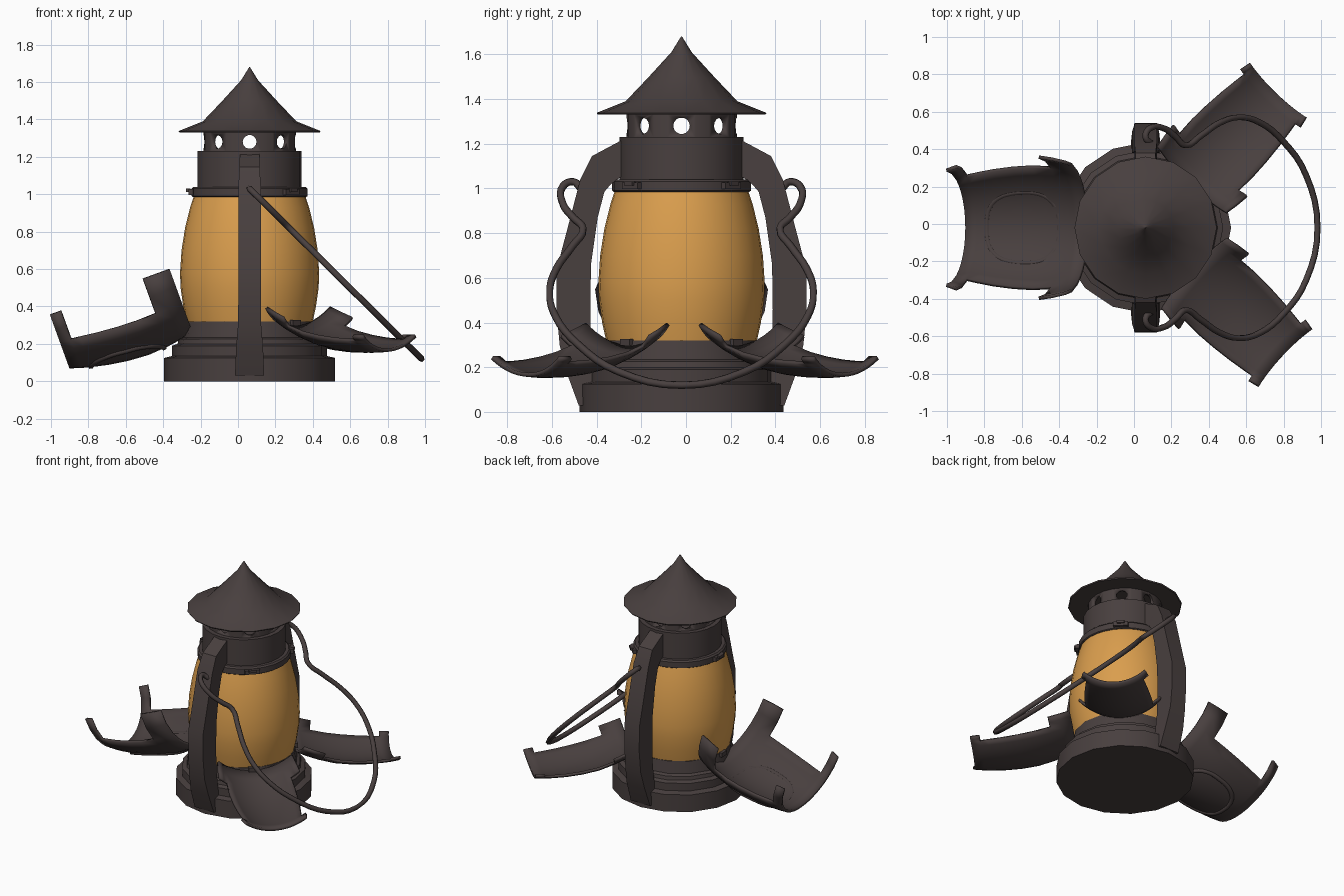
import bpy, bmesh, math
from math import sin, cos, pi, radians
from mathutils import Vector, Matrix

if "Cube" in bpy.data.objects:
    bpy.data.objects.remove(bpy.data.objects["Cube"])

CENTRE = Vector((0.062, -0.02, 0))


def material(name, rgb):
    m = bpy.data.materials.new(name)
    m.diffuse_color = (*rgb, 1)
    m.use_nodes = True
    m.node_tree.nodes["Principled BSDF"].inputs["Base Color"].default_value = m.diffuse_color
    return m


IRON = material("dark_iron", (0.065, 0.050, 0.049))
AMBER = material("amber_glass", (0.70, 0.34, 0.075))


def finish(bm, name, mat=IRON, angle=35):
    bmesh.ops.recalc_face_normals(bm, faces=bm.faces)
    me = bpy.data.meshes.new(name)
    bm.to_mesh(me)
    bm.free()
    ob = bpy.data.objects.new(name, me)
    ob.location = CENTRE
    me.materials.append(mat)
    bpy.context.collection.objects.link(ob)
    bpy.ops.object.select_all(action='DESELECT')
    ob.select_set(True)
    bpy.context.view_layer.objects.active = ob
    bpy.ops.object.shade_smooth_by_angle(angle=radians(angle))
    return ob


def lathe(name, profile, sides=16, mat=IRON, closed=False):
    """Revolve (radius, z) points; ends are capped unless the profile is a closed loop."""
    bm = bmesh.new()
    rings = [[bm.verts.new((r * cos(2 * pi * i / sides), r * sin(2 * pi * i / sides), z))
              for i in range(sides)] for r, z in profile]
    pairs = list(zip(rings, rings[1:])) + ([(rings[-1], rings[0])] if closed else [])
    for a, b in pairs:
        for i in range(sides):
            j = (i + 1) % sides
            bm.faces.new((a[i], a[j], b[j], b[i]))
    if not closed:
        bm.faces.new(rings[0])
        bm.faces.new(rings[-1])
    return finish(bm, name, mat)


def box(name, angle, r, z, size):
    """Small block placed at a radius and compass angle."""
    bm = bmesh.new()
    rot = Matrix.Rotation(radians(angle), 4, 'Z')
    bmesh.ops.create_cube(bm, size=1, matrix=rot @ Matrix.Translation((r, 0, z)) @ Matrix.Diagonal((*size, 1)))
    return finish(bm, name)


def tube(name, points, radius, cyclic=False):
    cu = bpy.data.curves.new(name, 'CURVE')
    cu.dimensions = '3D'
    cu.bevel_depth = radius
    cu.bevel_resolution = 1
    cu.resolution_u = 4
    cu.use_fill_caps = True
    sp = cu.splines.new('BEZIER')
    sp.bezier_points.add(len(points) - 1)
    for bp, p in zip(sp.bezier_points, points):
        bp.co = p
        bp.handle_left_type = bp.handle_right_type = 'AUTO'
    sp.use_cyclic_u = cyclic
    cu.materials.append(IRON)
    ob = bpy.data.objects.new(name, cu)
    ob.location = CENTRE
    bpy.context.collection.objects.link(ob)
    return ob


# Body: stepped base, glass, collar, chimney, cap
lathe("base", [(.457, 0), (.457, .125), (.415, .135), (.415, .19), (.385, .2),
               (.38, .225), (.358, .235), (.345, .32)])
GLASS = [(.335, .31), (.355, .40), (.369, .50), (.372, .58), (.364, .70), (.345, .82), (.318, .93), (.295, 1.0)]
lathe("glass", GLASS, 32, AMBER)
lathe("collar", [(.303, .985), (.31, .99), (.31, 1.03), (.30, 1.04)], 24)
lathe("chimney", [(.278, 1.03), (.278, 1.23)], 24)
lathe("cap", [(.375, 1.33), (.38, 1.338), (.25, 1.39), (.15, 1.495), (.045, 1.61), (.002, 1.68)])

# Vent ring with eight round holes
vent = lathe("vent_ring", [(.247, 1.225), (.247, 1.335), (.228, 1.335), (.228, 1.225)], 24, closed=True)
for k in range(4):
    bm = bmesh.new()
    turn = Matrix.Rotation(k * pi / 4, 4, 'Z') @ Matrix.Translation((0, 0, 1.28)) @ Matrix.Rotation(pi / 2, 4, 'Y')
    bmesh.ops.create_cone(bm, cap_ends=True, segments=14, radius1=.037, radius2=.037, depth=.7, matrix=turn)
    cutter = finish(bm, "vent_cutter")
    cutter.hide_render = True
    cutter.hide_set(True)
    cutter.display_type = 'WIRE'
    mod = vent.modifiers.new("hole", 'BOOLEAN')
    mod.object = cutter
    mod.solver = 'EXACT'

# Side arms: lofted rectangles (inner y, inner z, outer y, outer z, half width)
ARM = [(.40, .03, .46, .03, .078), (.40, .18, .515, .18, .072), (.405, .30, .545, .30, .062),
       (.408, .46, .56, .46, .06), (.405, .66, .558, .64, .06), (.375, .87, .505, .84, .06),
       (.345, .985, .453, 1.04, .06), (.315, 1.02, .40, 1.145, .054), (.26, 1.06, .26, 1.22, .052)]
for side in (1, -1):
    bm = bmesh.new()
    rows = [[bm.verts.new(p) for p in ((-w, side * yi, zi), (w, side * yi, zi), (w, side * yo, zo), (-w, side * yo, zo))]
            for yi, zi, yo, zo, w in ARM]
    for a, b in zip(rows, rows[1:]):
        for i in range(4):
            bm.faces.new((a[i], a[(i + 1) % 4], b[(i + 1) % 4], b[i]))
    bm.faces.new(rows[0])
    bm.faces.new(rows[-1])
    finish(bm, "side_arm", angle=30)

# Carrying handle: wire lying in a slanted plane (y, z), mirrored
HALF = [(.45, 1.0), (.485, 1.03), (.53, 1.01), (.53, .93), (.485, .87), (.44, .82), (.49, .74), (.56, .64),
        (.59, .54), (.565, .43), (.46, .30), (.28, .18)]
path = HALF + [(0, .12)] + [(-y, z) for y, z in reversed(HALF)]
tube("handle", [((1.02 - z) * 1.01 + .01, y, z) for y, z in path], .017)


# Open shutters: pieces of the glass shape, swung outward and down
def glass_radius(z):
    for (r0, z0), (r1, z1) in zip(GLASS, GLASS[1:]):
        if z <= z1:
            return r0 + (r1 - r0) * (z - z0) / (z1 - z0) + .013
    return GLASS[-1][0] + .013


def shutter_point(s, a, facing, swing, start, lift=0):
    """Point at length s and arc angle a on an open shutter; start is its axis end (out, z)."""
    r = glass_radius(.32 + s) + lift
    d = r * cos(a)
    t = radians(swing)
    p = Vector((start[0] + sin(t) * s + cos(t) * d, r * sin(a), start[1] + cos(t) * s - sin(t) * d))
    return Matrix.Rotation(radians(facing), 3, 'Z') @ p


def shutter(name, mid, low, high, *place):
    bm = bmesh.new()
    rows = [0, .075, .15, .26, .37, .48, .57, .62, .68]
    n = 12
    unit = [-2, -1.5] + [-1 + 2 * i / n for i in range(n + 1)] + [1.5, 2]  # beyond +-1 lie the corner tabs
    grid = []
    for s in rows:
        tab = low if s < .3 else high

        def arc(u):
            extra = max(0, abs(u) - 1)
            return math.copysign(radians(min(abs(u), 1) * mid + extra * (tab - mid)), u)
        grid.append([bm.verts.new(shutter_point(s, arc(u), *place)) for u in unit])
    for i in range(len(rows) - 1):
        for j in range(len(unit) - 1):
            if abs(unit[j] + unit[j + 1]) / 2 < 1 or rows[i + 1] <= .15 or rows[i] >= .62:
                bm.faces.new((grid[i][j], grid[i][j + 1], grid[i + 1][j + 1], grid[i + 1][j]))
    loose = [v for v in bm.verts if not v.link_faces]
    bmesh.ops.delete(bm, geom=loose, context='VERTS')
    ob = finish(bm, name)
    mod = ob.modifiers.new("thickness", 'SOLIDIFY')
    mod.thickness = .018
    mod.offset = 0


LEFT = (180, 110, (.43, .60))
shutter("left_shutter", 58, 90, 88, *LEFT)
shutter("back_right_shutter", 35, 46, 42, 46, 104, (.417, .63))
shutter("front_right_shutter", 35, 46, 42, -43, 104, (.417, .63))

# Rounded frame on the left shutter
ring = []
for k in range(24):
    c, s = cos(2 * pi * k / 24), sin(2 * pi * k / 24)
    ring.append(shutter_point(.37 + .2 * math.copysign(abs(c) ** .75, c),
                              radians(30) * math.copysign(abs(s) ** .75, s), *LEFT, .003))
tube("shutter_frame", ring, .017, True)

# Latches on the collar and hinges on the base
for angle in (180, 45, -45):
    box("latch_plate", angle, .312, 1.012, (.03, .10, .03))
    box("latch_lip", angle, .328, 1.022, (.022, .05, .018))
    box("hinge", angle, .335, .312, (.05, .06, .03))
